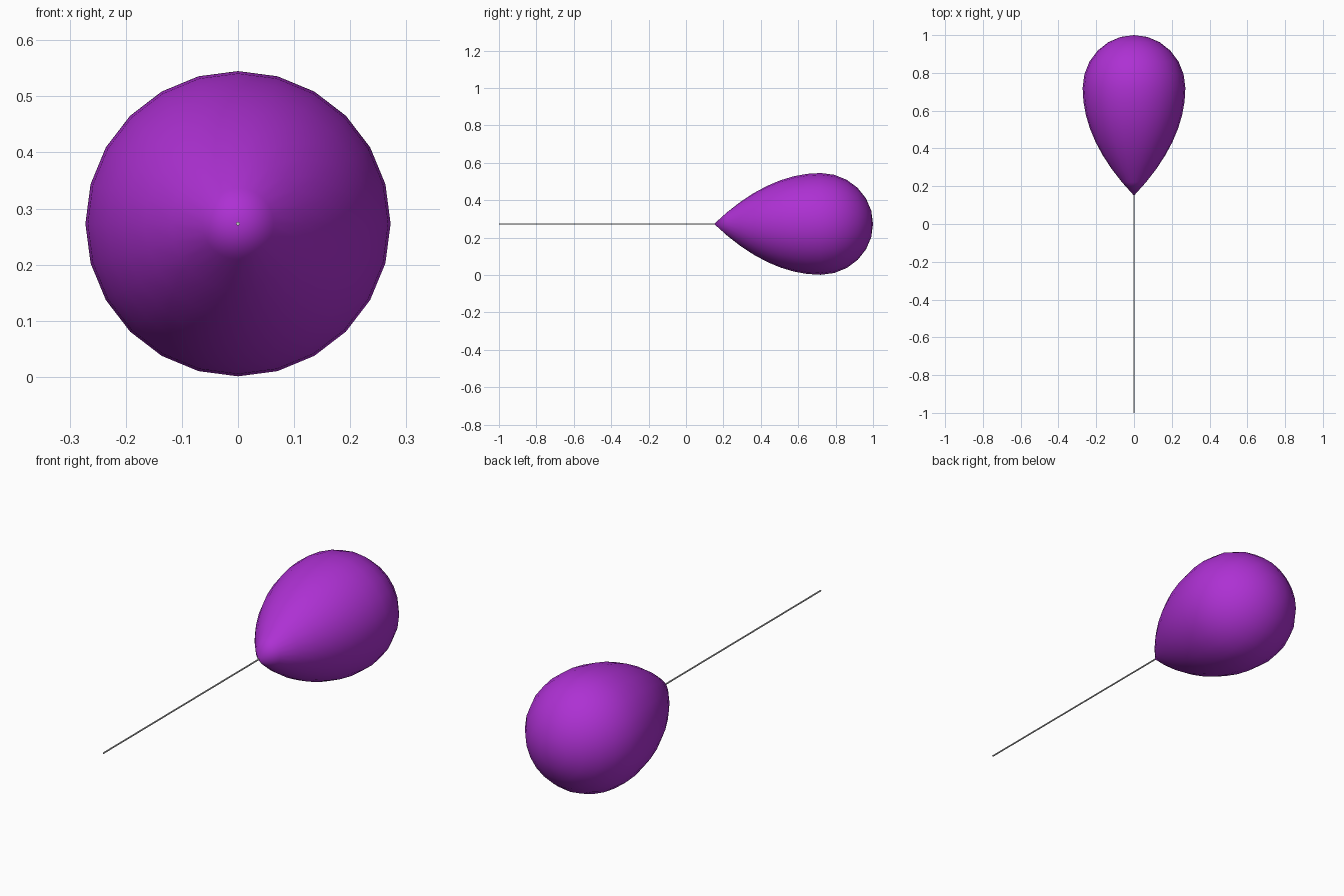
import bpy, bmesh, math

if "Cube" in bpy.data.objects:
    bpy.data.objects.remove(bpy.data.objects["Cube"])

R, Z = 0.272, 0.273          # balloon radius, axis height
TIP, WIDE, END = 0.15, 0.72, 1.0
SIDES = 24

# balloon profile (y, radius): tapered neck, then rounded crown
profile = []
for i in range(1, 9):
    t = i / 8
    profile.append((TIP + (WIDE - TIP) * t, R * (1 - (1 - t) ** 2)))
for i in range(1, 6):
    a = math.radians(15 * i)
    profile.append((WIDE + (END - WIDE) * math.sin(a), R * math.cos(a)))

# balloon: revolve the profile about the y axis
bm = bmesh.new()
rings = []
for y, r in profile:
    rings.append([bm.verts.new((r * math.sin(2 * math.pi * k / SIDES), y,
                                Z + r * math.cos(2 * math.pi * k / SIDES)))
                  for k in range(SIDES)])
tip = bm.verts.new((0, TIP, Z))
crown = bm.verts.new((0, END, Z))
for k in range(SIDES):
    n = (k + 1) % SIDES
    bm.faces.new((tip, rings[0][k], rings[0][n]))
    bm.faces.new((crown, rings[-1][n], rings[-1][k]))
    for a, b in zip(rings, rings[1:]):
        bm.faces.new((a[k], b[k], b[n], a[n]))
bmesh.ops.recalc_face_normals(bm, faces=bm.faces)
for f in bm.faces:
    f.smooth = True
mesh = bpy.data.meshes.new("balloon")
bm.to_mesh(mesh)
bm.free()
balloon = bpy.data.objects.new("balloon", mesh)
bpy.context.collection.objects.link(balloon)
purple = bpy.data.materials.new("purple")
purple.diffuse_color = (0.42, 0.03, 0.65, 1)
purple.use_nodes = True
purple.node_tree.nodes["Principled BSDF"].inputs["Base Color"].default_value = purple.diffuse_color
mesh.materials.append(purple)

# string: thin straight rod trailing from the tip
length = TIP + 0.01 + 1
bpy.ops.mesh.primitive_cylinder_add(vertices=8, radius=0.0035, depth=length,
                                    location=(0, -1 + length / 2, Z),
                                    rotation=(math.pi / 2, 0, 0))
string = bpy.context.object
string.name = "string"
bpy.ops.object.shade_smooth_by_angle()
